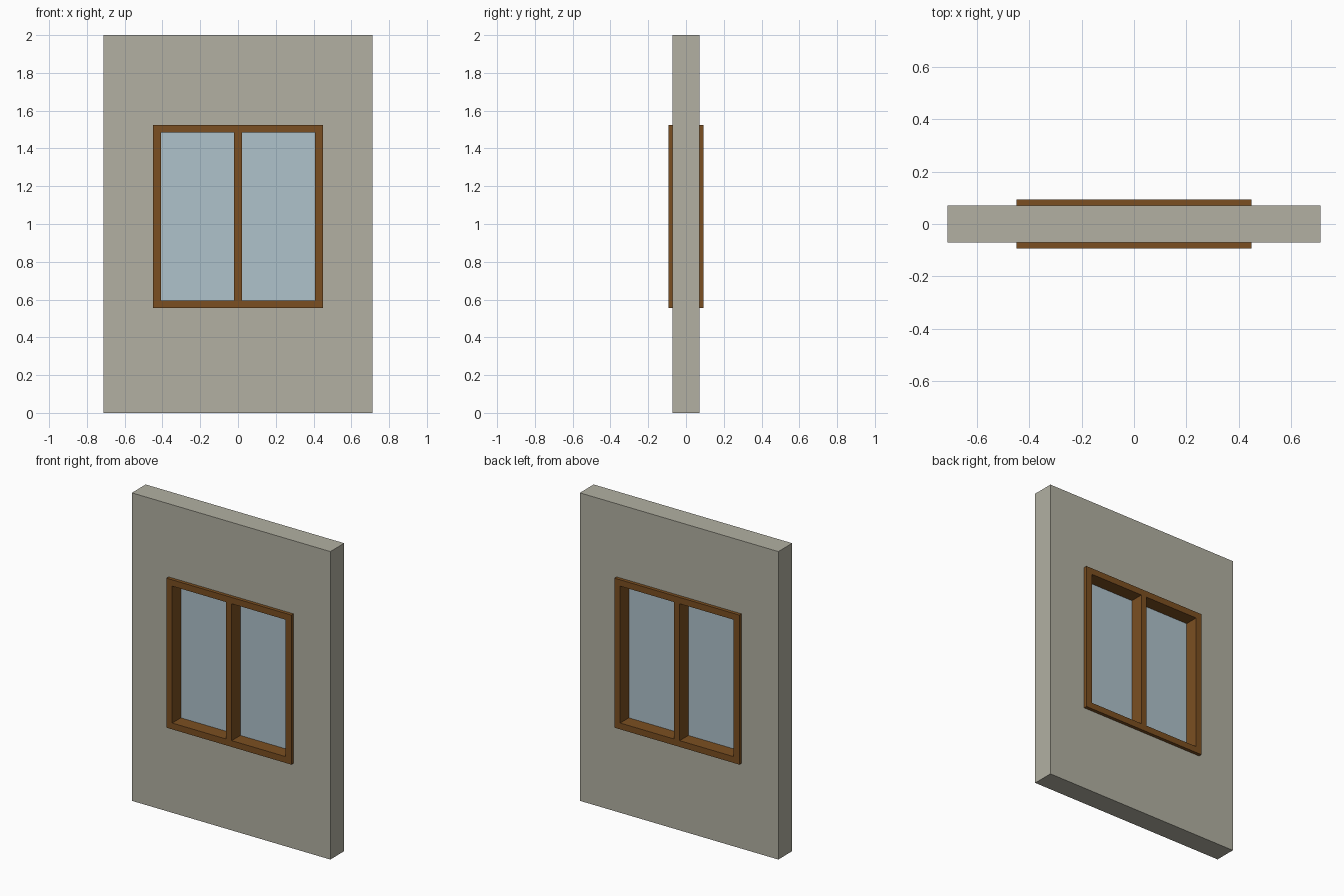
import bpy, bmesh

if "Cube" in bpy.data.objects:
    bpy.data.objects.remove(bpy.data.objects["Cube"])


def material(name, srgb):
    m = bpy.data.materials.new(name)
    lin = [(c / 255 / 12.92) if c < 11 else ((c / 255 + 0.055) / 1.055) ** 2.4 for c in srgb]
    m.diffuse_color = (*lin, 1)
    m.use_nodes = True
    m.node_tree.nodes["Principled BSDF"].inputs["Base Color"].default_value = m.diffuse_color
    return m


def finish(name, bm, mat):
    bmesh.ops.recalc_face_normals(bm, faces=bm.faces)
    mesh = bpy.data.meshes.new(name)
    bm.to_mesh(mesh)
    bm.free()
    mesh.materials.append(mat)
    obj = bpy.data.objects.new(name, mesh)
    bpy.context.collection.objects.link(obj)
    return obj


def ring(name, outer, inner, half_depth, mat):
    """Rectangular ring in the xz plane; rectangles are (x0, x1, z0, z1)."""
    bm = bmesh.new()
    loops = []
    for x0, x1, z0, z1 in (outer, inner):
        for y in (-half_depth, half_depth):
            loops.append([bm.verts.new((x, y, z)) for x, z in
                          ((x0, z0), (x1, z0), (x1, z1), (x0, z1))])
    of, ob, nf, nb = loops
    for a, b in ((of, nf), (nf, nb), (nb, ob), (ob, of)):
        for i in range(4):
            j = (i + 1) % 4
            bm.faces.new((a[i], a[j], b[j], b[i]))
    return finish(name, bm, mat)


def box(name, x0, x1, z0, z1, half_depth, mat):
    bm = bmesh.new()
    bmesh.ops.create_cube(bm, size=1)
    for v in bm.verts:
        v.co = (x1 if v.co.x > 0 else x0,
                half_depth if v.co.y > 0 else -half_depth,
                z1 if v.co.z > 0 else z0)
    return finish(name, bm, mat)


plaster = material("plaster", (178, 176, 162))
wood = material("brown wood", (123, 79, 33))
pane = material("pale blue glass", (175, 194, 203))

# Main dimensions
W, Z0, Z1 = 0.449, 0.554, 1.525      # window outline
BAR, MULLION = 0.041, 0.02           # frame bar width, half mullion width
inner = (-W + BAR, W - BAR, Z0 + BAR, Z1 - BAR)

# Wall with window opening
ring("wall", (-0.713, 0.713, 0, 2), (-W, W, Z0, Z1), 0.071, plaster)

# Timber frame, standing proud on both sides, and its central post
ring("window_frame", (-W, W, Z0, Z1), inner, 0.093, wood)
box("window_mullion", -MULLION, MULLION, inner[2], inner[3], 0.093, wood)

# Glass panes, centred in the depth of the frame
for side, a, b in (("left", inner[0], -MULLION), ("right", MULLION, inner[1])):
    box(f"glass_{side}", a, b, inner[2], inner[3], 0.004, pane)
